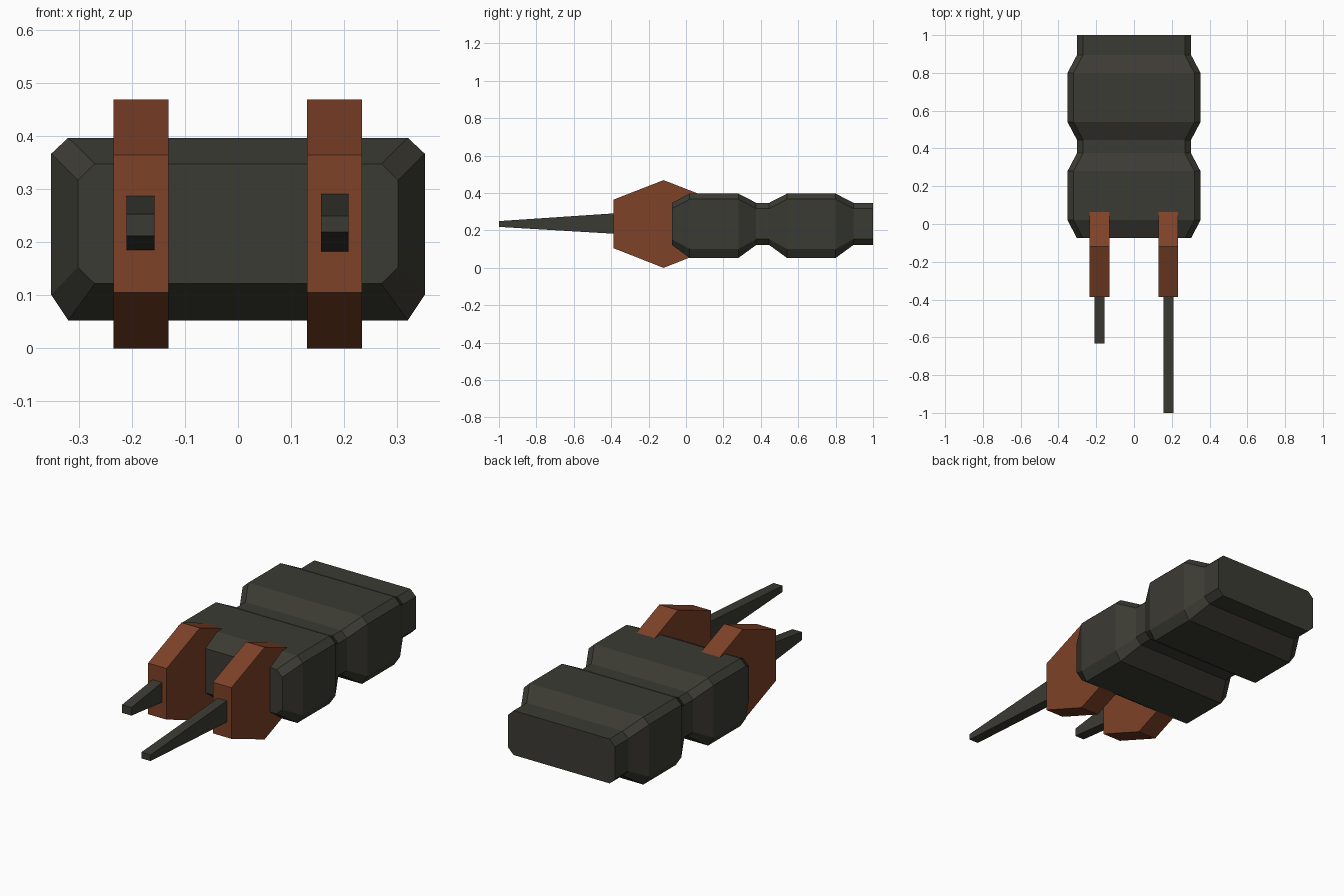
import bpy, bmesh

if "Cube" in bpy.data.objects:
    bpy.data.objects.remove(bpy.data.objects["Cube"])


def material(name, rgb):
    m = bpy.data.materials.new(name)
    m.diffuse_color = (*rgb, 1)
    m.use_nodes = True
    m.node_tree.nodes["Principled BSDF"].inputs["Base Color"].default_value = m.diffuse_color
    return m


DARK = material("dark grey", (0.044, 0.043, 0.033))
BROWN = material("rust brown", (0.21, 0.054, 0.021))


def loft(name, rings, mat):
    """Skin a list of equal-length closed rings and cap both ends."""
    bm = bmesh.new()
    loops = [[bm.verts.new(p) for p in ring] for ring in rings]
    n = len(loops[0])
    for a, b in zip(loops, loops[1:]):
        for i in range(n):
            j = (i + 1) % n
            bm.faces.new((a[i], a[j], b[j], b[i]))
    bm.faces.new(loops[0])
    bm.faces.new(loops[-1])
    bmesh.ops.recalc_face_normals(bm, faces=bm.faces)
    mesh = bpy.data.meshes.new(name)
    bm.to_mesh(mesh)
    bm.free()
    mesh.materials.append(mat)
    obj = bpy.data.objects.new(name, mesh)
    bpy.context.collection.objects.link(obj)
    return obj


def octagon(y, hx, z0, z1, low, high):
    """Chamfered rectangle across the body at depth y."""
    c = 0.032
    half = [(hx - c, z0), (hx, z0 + low), (hx, z1 - high), (hx - c, z1)]
    pts = half + [(-x, z) for x, z in reversed(half)]
    return [(x, y, z) for x, z in pts]


def wide(y):
    return octagon(y, 0.352, 0.053, 0.397, 0.048, 0.03)


def narrow(y):
    return octagon(y, 0.302, 0.122, 0.348, 0.031, 0.031)


# Body: two bulging blocks joined by a neck, with a stub at the back
loft("body", [narrow(-0.075), wide(0.02), wide(0.28), narrow(0.375),
              narrow(0.445), wide(0.54), wide(0.80), narrow(0.895),
              narrow(1.0)], DARK)

# Hexagonal clamp plates half sunk into the front block
clamp = [(-0.387, 0.105), (-0.12, 0.0), (0.147, 0.105),
         (0.147, 0.365), (-0.12, 0.469), (-0.387, 0.365)]
for side, x0, x1 in (("left", -0.235, -0.131), ("right", 0.13, 0.234)):
    loft(side + "_clamp", [[(x, y, z) for y, z in clamp] for x in (x0, x1)], BROWN)

# Tapering prongs of unequal length: x range, root z range, tip y, tip z range
for side, x0, x1, root, tip_y, tip in (
        ("left", -0.21, -0.157, (0.183, 0.291), -0.632, (0.212, 0.253)),
        ("right", 0.156, 0.208, (0.181, 0.293), -1.0, (0.219, 0.25))):
    rings = [[(x0, y, z[0]), (x1, y, z[0]), (x1, y, z[1]), (x0, y, z[1])]
             for y, z in ((-0.36, root), (tip_y, tip))]
    loft(side + "_prong", rings, DARK)
